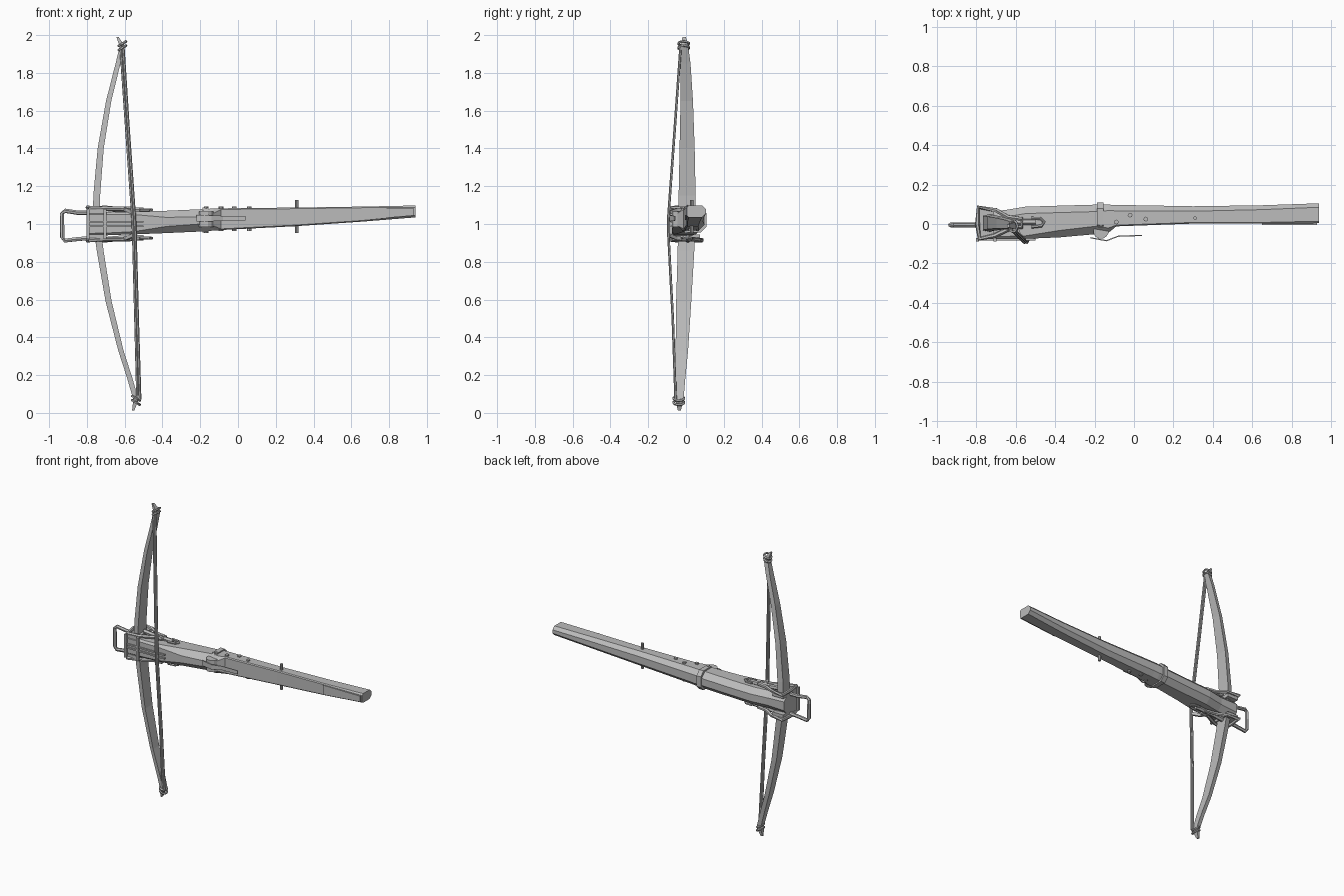
import bpy, bmesh, math
from mathutils import Vector

grey = bpy.data.materials.new("plain grey")
grey.diffuse_color = (0.5, 0.5, 0.5, 1)


def finish(name, bm, smooth=None):
    bmesh.ops.recalc_face_normals(bm, faces=bm.faces)
    me = bpy.data.meshes.new(name)
    bm.to_mesh(me)
    bm.free()
    me.materials.append(grey)
    ob = bpy.data.objects.new(name, me)
    bpy.context.collection.objects.link(ob)
    if smooth:
        bpy.context.view_layer.objects.active = ob
        ob.select_set(True)
        bpy.ops.object.shade_smooth_by_angle(angle=math.radians(smooth))
        ob.select_set(False)
    return ob


def loft(name, rings, closed=False):
    """Skin a row of equal-sized rings; cap the ends unless closed."""
    bm = bmesh.new()
    rows = [[bm.verts.new(p) for p in ring] for ring in rings]
    n = len(rows[0])
    pairs = list(zip(rows, rows[1:])) + ([(rows[-1], rows[0])] if closed else [])
    for a, b in pairs:
        for i in range(n):
            j = (i + 1) % n
            bm.faces.new((a[i], a[j], b[j], b[i]))
    if not closed:
        bm.faces.new(rows[0])
        bm.faces.new(rows[-1])
    return finish(name, bm)


def tube(name, pts, r, sides=6, closed=False):
    """Round rod along a path."""
    pts = [Vector(p) for p in pts]
    n, rings, side = len(pts), [], None
    for i, p in enumerate(pts):
        a = pts[i - 1] if closed or i else p
        b = pts[(i + 1) % n] if closed or i < n - 1 else p
        t = (b - a).normalized()
        if side is None:
            side = t.orthogonal()
        side = (side - t * side.dot(t)).normalized()
        up = t.cross(side)
        rings.append([p + r * (math.cos(k * math.tau / sides) * side + math.sin(k * math.tau / sides) * up)
                      for k in range(sides)])
    return loft(name, rings, closed)


def box(name, x, y, z):
    return loft(name, [[(v, y[0], z[0]), (v, y[1], z[0]), (v, y[1], z[1]), (v, y[0], z[1])] for v in x])


def octagon(x, y0, y1, z0, z1, f, b):
    """Stock section with front chamfer f and back chamfer b."""
    return [(x, y0, z0 + f), (x, y0, z1 - f), (x, y0 + f, z1), (x, y1 - b, z1),
            (x, y1, z1 - b), (x, y1, z0 + b), (x, y1 - b, z0), (x, y0 + f, z0)]


# Wooden stock: thick fore end, raised lock, long tapering tiller
loft("stock", [octagon(*s) for s in [
    (-0.79, -0.075, 0.065, 0.935, 1.065, 0.015, 0.035),
    (-0.66, -0.075, 0.07, 0.942, 1.062, 0.012, 0.035),
    (-0.55, -0.075, 0.088, 0.945, 1.065, 0.015, 0.035),
    (-0.38, -0.068, 0.093, 0.952, 1.07, 0.035, 0.035),
    (-0.20, -0.052, 0.098, 0.96, 1.078, 0.04, 0.035),
    (-0.13, -0.045, 0.098, 0.965, 1.082, 0.025, 0.03),
    (-0.09, -0.012, 0.097, 0.968, 1.083, 0.006, 0.03),
    (0.30, 0.002, 0.09, 0.988, 1.087, 0.006, 0.025),
    (0.65, 0.002, 0.095, 1.012, 1.092, 0.006, 0.022),
    (0.94, 0.004, 0.105, 1.035, 1.098, 0.01, 0.02)]])
# Cheek plate near the butt
loft("butt_plate", [[(x, -0.005, z0), (x, -0.005, 1.085), (x, 0.006, 1.085), (x, 0.006, z0)]
                    for x, z0 in ((0.65, 1.02), (0.93, 1.045))])
# Arrow groove rails
for z in (1.012, 0.988):
    box("groove_rail", (-0.8, -0.5), (-0.083, -0.07), (z - 0.005, z + 0.005))

# Bow: x, centre y, z, half thickness, half width
bow = [(-0.555, -0.035, 0.012, 0.006, 0.008), (-0.54, -0.035, 0.07, 0.014, 0.022),
       (-0.575, -0.03, 0.19, 0.014, 0.027), (-0.62, -0.022, 0.33, 0.014, 0.033),
       (-0.685, -0.012, 0.59, 0.016, 0.040), (-0.73, 0.0, 0.86, 0.018, 0.044),
       (-0.748, 0.004, 1.0, 0.02, 0.046), (-0.748, 0.006, 1.15, 0.018, 0.045),
       (-0.727, 0.006, 1.4, 0.016, 0.040), (-0.685, 0.004, 1.65, 0.014, 0.033),
       (-0.635, -0.002, 1.85, 0.013, 0.026), (-0.612, -0.008, 1.94, 0.014, 0.02),
       (-0.638, -0.01, 1.99, 0.006, 0.009)]
loft("bow", [[(x - t, y - w * 0.8, z), (x + t, y - w, z), (x + t, y + w, z), (x - t, y + w * 0.8, z)]
             for x, y, z, t, w in bow])

# Bowstring: twin cords drawn across the front of the stock
for d in (-1, 1):
    tube("bowstring", [(-0.615 + 0.007 * d, -0.028, 1.95), (-0.585 + 0.006 * d, -0.06, 1.5),
                       (-0.552 + 0.006 * d, -0.094, 1.03), (-0.549 + 0.006 * d, -0.094, 0.96),
                       (-0.537 + 0.006 * d, -0.07, 0.5), (-0.525 + 0.007 * d, -0.055, 0.07)], 0.007)
# String loops and nocks at the limb tips
for x, y, z, s in ((-0.612, -0.012, 1.955, 1), (-0.54, -0.038, 0.055, -1)):
    for k in (0, 0.022):
        tube("string_loop", [(x + 0.02 * math.cos(a), y + 0.028 * math.sin(a), z - s * k + 0.012 * s * math.cos(a))
                             for a in [i * math.tau / 10 for i in range(10)]], 0.007, 5, True)

# Stirrup at the nose
tube("stirrup", [(-0.79, -0.005, 1.06), (-0.85, -0.005, 1.06), (-0.915, -0.005, 1.07), (-0.932, -0.005, 1.055),
                 (-0.93, -0.005, 0.93), (-0.918, -0.005, 0.912), (-0.85, -0.005, 0.92), (-0.79, -0.005, 0.925)], 0.012)

# Bow irons, mirrored on both sides of the stock
for s in (1, -1):
    def side(pts):
        return [(x, y, 1.0 + s * z) for x, y, z in pts]
    tube("iron_frame", side([(-0.79, 0.085, 0.085), (-0.795, 0.0, 0.088), (-0.785, -0.075, 0.085),
                             (-0.71, -0.06, 0.08), (-0.62, -0.018, 0.08), (-0.57, -0.015, 0.08),
                             (-0.57, 0.025, 0.08), (-0.64, 0.035, 0.08), (-0.70, 0.07, 0.085)]), 0.012, 6, True)
    tube("iron_arm", side([(-0.72, 0.01, 0.085), (-0.64, 0.01, 0.077), (-0.5, 0.01, 0.072)]), 0.015)
    tube("iron_eye", side([(-0.52, -0.015, 0.075), (-0.47, -0.01, 0.075), (-0.457, 0.01, 0.075),
                           (-0.475, 0.028, 0.075), (-0.52, 0.03, 0.075)]), 0.008)
    tube("iron_wedge", side([(-0.61, 0.012, 0.08), (-0.585, -0.05, 0.075), (-0.553, -0.088, 0.06)]), 0.013, 4)
    box("iron_pad", (-0.79, -0.71), (-0.075, 0.075), sorted((1 + s * 0.055, 1 + s * 0.078)))
for x in (-0.795, -0.705):
    box("nose_strap", (x - 0.008, x + 0.008), (-0.088, -0.07), (0.92, 1.08))

# Collar band around the lock
loft("collar", [octagon(x, -0.02, 0.108, 0.955, 1.088, 0.015, 0.03) for x in (-0.188, -0.155)])
# Nut with its axle in the lock
tube("nut", [(-0.168, -0.035, 0.985), (-0.168, -0.035, 1.065)], 0.04, 12)
tube("nut_axle", [(-0.168, 0.0, 0.952), (-0.168, 0.0, 1.092)], 0.011, 8)
# Thin bolt clip lying over the nut
loft("bolt_clip", [[(x, y - 0.003, 1.03 - w), (x, y - 0.003, 1.03 + w), (x, y + 0.003, 1.03 + w), (x, y + 0.003, 1.03 - w)]
                   for x, y, w in ((-0.22, -0.07, 0.018), (-0.14, -0.085, 0.016), (-0.08, -0.062, 0.013), (0.04, -0.058, 0.012))])

# Pins through the stock, then the long crossing peg
for x, y in ((-0.09, 0.01), (-0.02, 0.045), (0.06, 0.025)):
    tube("pin", [(x, y, 0.963), (x, y, 1.093)], 0.012, 8)
tube("cross_peg", [(0.31, 0.03, 0.953), (0.31, 0.03, 1.128)], 0.009, 8)
